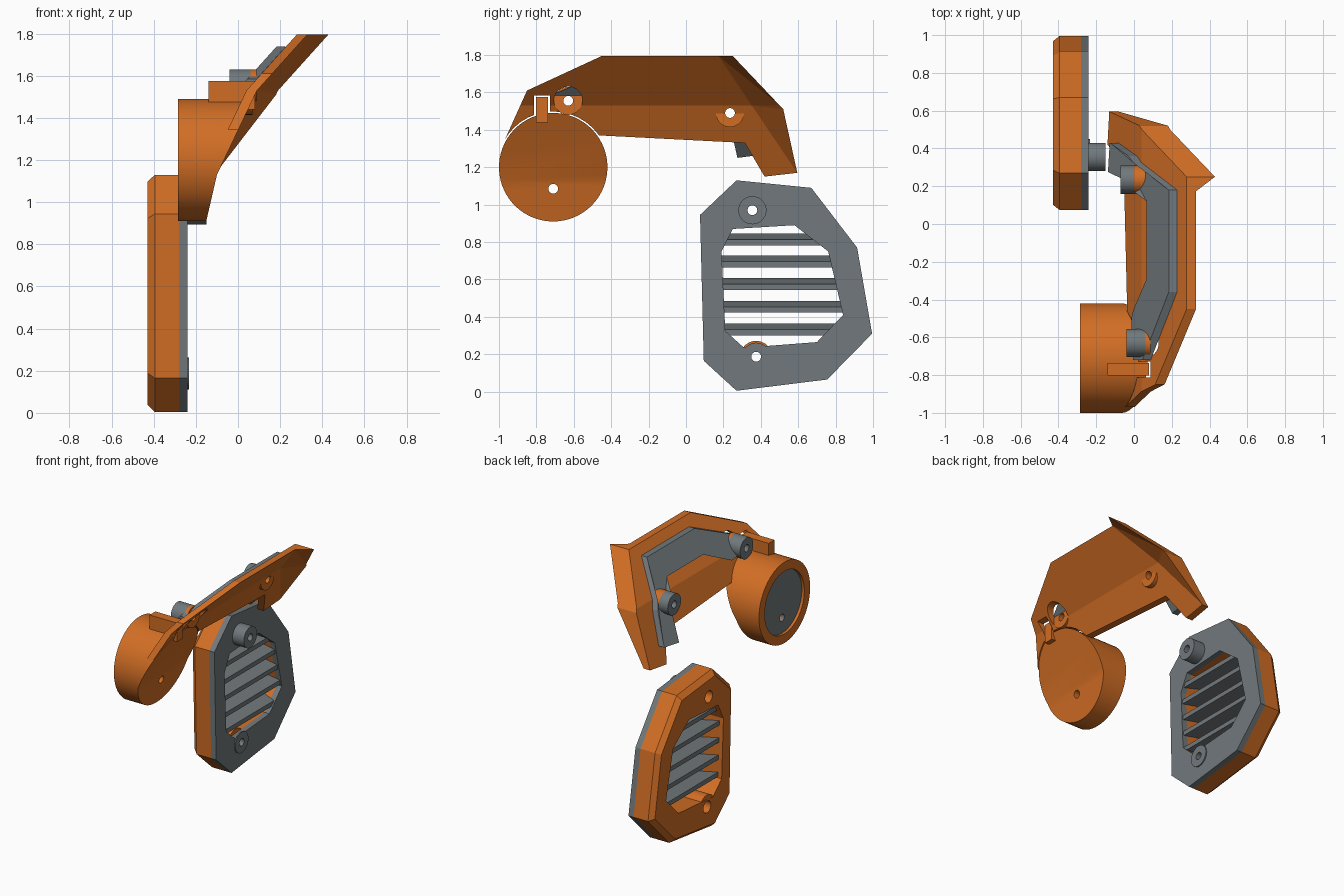
import bpy, bmesh, math
from mathutils import Vector

if "Cube" in bpy.data.objects:
    bpy.data.objects.remove(bpy.data.objects["Cube"])


def material(name, rgb):
    m = bpy.data.materials.new(name)
    m.diffuse_color = (*rgb, 1)
    m.use_nodes = True
    m.node_tree.nodes["Principled BSDF"].inputs["Base Color"].default_value = m.diffuse_color
    return m


ORANGE = material("orange", (0.64, 0.155, 0.018))
GREY = material("grey", (0.165, 0.19, 0.2))


def finish(bm, name, mat):
    bmesh.ops.recalc_face_normals(bm, faces=bm.faces)
    me = bpy.data.meshes.new(name)
    bm.to_mesh(me)
    bm.free()
    ob = bpy.data.objects.new(name, me)
    bpy.context.collection.objects.link(ob)
    me.materials.append(mat)
    return ob


def prism_bm(pts, x0, x1, scale0=1.0, centre=(0, 0)):
    """Extrude a (y, z) outline along x, optionally scaled at the x0 end."""
    bm = bmesh.new()
    a = [bm.verts.new((x0, centre[0] + (y - centre[0]) * scale0,
                       centre[1] + (z - centre[1]) * scale0)) for y, z in pts]
    b = [bm.verts.new((x1, y, z)) for y, z in pts]
    bm.faces.new(a)
    bm.faces.new(b)
    n = len(pts)
    for i in range(n):
        j = (i + 1) % n
        bm.faces.new((a[i], a[j], b[j], b[i]))
    return bm


def prism(name, pts, x0, x1, mat, scale0=1.0, centre=(0, 0)):
    return finish(prism_bm(pts, x0, x1, scale0, centre), name, mat)


def circle(y, z, r, n=40):
    return [(y + r * math.cos(2 * math.pi * i / n), z + r * math.sin(2 * math.pi * i / n))
            for i in range(n)]


def rod(name, c, r, x0, x1, mat):
    return prism(name, circle(c[0], c[1], r), x0, x1, mat)


def boolean(ob, cutter, op='DIFFERENCE'):
    m = ob.modifiers.new("cut", 'BOOLEAN')
    m.operation, m.solver, m.object = op, 'EXACT', cutter
    bpy.context.view_layer.objects.active = ob
    bpy.ops.object.modifier_apply(modifier=m.name)
    bpy.data.objects.remove(cutter)


def drill(ob, c, r=0.026, x0=-1.0, x1=1.0):
    boolean(ob, rod("drill_cutter", c, r, x0, x1, ob.data.materials[0]))


def smooth(ob):
    bpy.ops.object.select_all(action='DESELECT')
    ob.select_set(True)
    bpy.context.view_layer.objects.active = ob
    bpy.ops.object.shade_smooth_by_angle(angle=math.radians(25))


CREASE = 1.53


def slope(z):
    """Outer face of the folded side panel: x for a given height."""
    return 0.09 + (z - CREASE) * (0.9 if z > CREASE else 0.475)


def bisect(bm, co, no):
    bmesh.ops.bisect_plane(bm, geom=bm.verts[:] + bm.edges[:] + bm.faces[:],
                           plane_co=co, plane_no=no, dist=1e-5)


# ---- lower vent frame ----
OUTER = [(0.27, 0.005), (0.755, 0.065), (0.995, 0.31), (0.915, 0.77),
         (0.67, 1.09), (0.27, 1.13), (0.075, 0.945), (0.095, 0.165)]
HOLE = [(0.31, 0.235), (0.70, 0.265), (0.84, 0.41), (0.76, 0.75),
        (0.58, 0.89), (0.25, 0.87), (0.19, 0.75), (0.21, 0.325)]
MID = (0.53, 0.565)
TOP_PIN, LOW_PIN = (0.355, 0.97), (0.375, 0.187)

back = prism("vent_frame_bevel", OUTER, -0.43, -0.395, ORANGE, 0.94, MID)
body = prism("vent_frame", OUTER, -0.395, -0.28, ORANGE)
cover = prism("vent_cover", OUTER, -0.28, -0.24, GREY)
for ob in (back, body, cover):
    boolean(ob, prism("hole_cutter", HOLE, -1, 1, GREY))
lug = rod("lower_screw_lug", LOW_PIN, 0.085, -0.428, -0.281, ORANGE)
top_boss = rod("top_boss", TOP_PIN, 0.075, -0.24, -0.15, GREY)
low_ring = rod("lower_ring", LOW_PIN, 0.075, -0.24, -0.232, GREY)
for ob in (back, body, lug):
    for pin in (TOP_PIN, LOW_PIN):
        drill(ob, pin, 0.042)
for ob in (cover, top_boss, low_ring):
    for pin in (TOP_PIN, LOW_PIN):
        drill(ob, pin)
for ob in (lug, top_boss, low_ring):
    smooth(ob)

# ---- vent slats ----
for i, top in enumerate((0.845, 0.728, 0.607, 0.486, 0.365)):
    bm = bmesh.new()
    prof = [(-0.40, top), (-0.25, top - 0.032), (-0.25, top - 0.064), (-0.40, top - 0.032)]
    a = [bm.verts.new((x, 0.1, z)) for x, z in prof]
    f = bm.faces.new(a)
    ext = bmesh.ops.extrude_face_region(bm, geom=[f])
    bmesh.ops.translate(bm, vec=(0, 0.85, 0),
                        verts=[v for v in ext["geom"] if isinstance(v, bmesh.types.BMVert)])
    slat = finish(bm, f"vent_slat_{i + 1}", GREY)
    boolean(slat, prism("slat_cutter", [(MID[0] + (y - MID[0]) * 1.02, MID[1] + (z - MID[1]) * 1.02)
                                        for y, z in HOLE], -1, 1, GREY), 'INTERSECT')

# ---- round ear cup with a folded outer face ----
CUP, R = (-0.71, 1.2), 0.29
SEAM = 1.13
k = math.asin((SEAM - CUP[1]) / R)
upper = [k + (math.pi - 2 * k) * i / 36 for i in range(37)]
lower = [math.pi - k + (math.pi + 2 * k) * i / 28 for i in range(1, 28)]
bm = bmesh.new()
inner, outer = [], []
for t in upper + lower:
    y, z = CUP[0] + R * math.cos(t), CUP[1] + R * math.sin(t)
    x = slope(z) if z > SEAM - 1e-4 else slope(SEAM) - 0.23 * (SEAM - z)
    inner.append(bm.verts.new((-0.285, y, z)))
    outer.append(bm.verts.new((x, y, z)))
n = len(inner)
for i in range(n):
    j = (i + 1) % n
    bm.faces.new((inner[i], inner[j], outer[j], outer[i]))
bm.faces.new(inner)
bm.faces.new(outer[:37])
bm.faces.new(outer[36:] + outer[:1])
cup = finish(bm, "ear_cup", ORANGE)
drill(cup, CUP, 0.225, -0.5, -0.24)
pad = rod("cup_inner_plate", CUP, 0.225, -0.265, -0.238, GREY)
for ob in (cup, pad):
    drill(ob, (-0.71, 1.085))
    smooth(ob)
prism("cup_tab", [(-0.803, 1.44), (-0.737, 1.44), (-0.737, 1.575), (-0.803, 1.575)],
      -0.14, 0.08, ORANGE)

# ---- folded side panel with flared rear edge ----
PANEL = [(-0.99, 1.30), (-0.46, 1.37), (0.315, 1.33), (0.42, 1.15), (0.595, 1.17),
         (0.52, 1.51), (0.25, 1.795), (-0.45, 1.795), (-0.85, 1.61)]
FRONT_PIN, REAR_PIN = (-0.63, 1.555), (0.235, 1.49)
bm = prism_bm(PANEL, -0.05, 0)
fold_at, fold_no = Vector((0, 0.17, 1.8)), Vector((0, 0.829, 0.559))
bisect(bm, (0, 0, CREASE), (0, 0, 1))
bisect(bm, fold_at, fold_no)
for v in bm.verts:
    flare = 0.1 if v.co.x > -0.01 and (v.co - fold_at).dot(fold_no) > 0.02 else 0
    v.co.x += slope(v.co.z) + flare
bmesh.ops.triangulate(bm, faces=[f for f in bm.faces if len(f.verts) > 3])
panel = finish(bm, "side_panel", ORANGE)
drill(panel, CUP, 0.298)
boolean(panel, prism("notch_cutter", [(-0.812, 1.4), (-0.728, 1.4), (-0.728, 1.583), (-0.812, 1.583)],
                     -1, 1, ORANGE))
drill(panel, FRONT_PIN, 0.076, 0.088, 1)
front_seat = rod("front_screw_seat", FRONT_PIN, 0.075, 0.06, 0.088, ORANGE)
rear_seat = rod("rear_screw_seat", REAR_PIN, 0.075, 0.0, 0.07, ORANGE)

# ---- grey bracket behind the panel ----
BRACKET = [(-0.72, 1.53), (-0.72, 1.585), (-0.36, 1.74), (0.18, 1.74), (0.36, 1.48), (0.43, 1.27),
           (0.275, 1.25), (0.23, 1.45), (0.12, 1.61), (-0.29, 1.61), (-0.50, 1.51)]
bm = prism_bm(BRACKET, -0.095, -0.051)
bisect(bm, (0, 0, CREASE), (0, 0, 1))
for v in bm.verts:
    v.co.x += slope(v.co.z)
bracket = finish(bm, "bracket", GREY)
front_boss = rod("front_bracket_boss", FRONT_PIN, 0.075, -0.04, 0.06, GREY)
rear_boss = rod("rear_bracket_boss", REAR_PIN, 0.075, -0.072, 0.0, GREY)
for ob in (panel, front_seat, rear_seat, bracket, front_boss, rear_boss):
    for pin in (FRONT_PIN, REAR_PIN):
        drill(ob, pin)
for ob in (front_seat, rear_seat, front_boss, rear_boss):
    smooth(ob)
